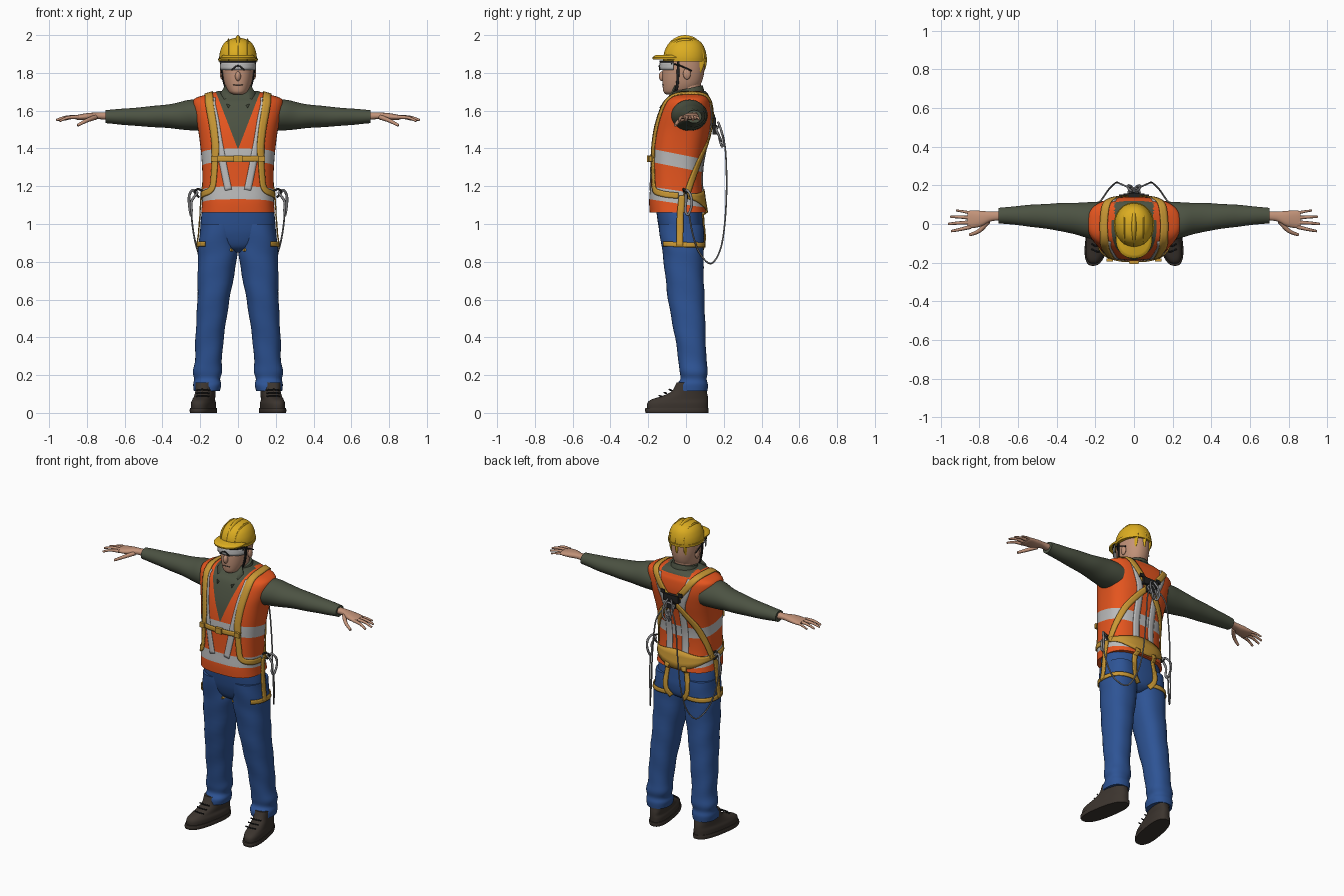
import bpy, bmesh, math
from mathutils import Vector
from mathutils.bvhtree import BVHTree

COL = {"helmet_yellow": (.72, .42, .015), "skin": (.54, .29, .19), "vest_orange": (.82, .095, .014),
       "reflective_silver": (.50, .50, .50), "shirt_green": (.072, .085, .055), "trouser_blue": (.027, .088, .30),
       "boot_brown": (.045, .035, .028), "harness_tan": (.58, .31, .035), "black": (.016, .016, .016),
       "metal_grey": (.24, .24, .25)}
MAT = {}
for key, c in COL.items():
    MAT[key] = bpy.data.materials.new(key)
    MAT[key].diffuse_color = (*c, 1)


def spline(P, k=5):
    """Catmull-Rom resampling of tuples of any length."""
    out = []
    for i in range(len(P) - 1):
        a, b, c, d = P[max(i - 1, 0)], P[i], P[i + 1], P[min(i + 2, len(P) - 1)]
        for j in range(k):
            t = j / k
            out.append(tuple(.5 * (2 * q + (r - p) * t + (2 * p - 5 * q + 4 * r - s) * t * t
                                   + (3 * q - p - 3 * r + s) * t ** 3) for p, q, r, s in zip(a, b, c, d)))
    return out + [tuple(P[-1])]


def finish(name, bm, mats, mirror=False):
    bmesh.ops.recalc_face_normals(bm, faces=bm.faces)
    me = bpy.data.meshes.new(name)
    bm.to_mesh(me)
    bm.free()
    ob = bpy.data.objects.new(name, me)
    bpy.context.collection.objects.link(ob)
    for m in mats:
        me.materials.append(MAT[m])
    if mirror:
        ob.modifiers.new("mirror", 'MIRROR').use_mirror_merge = False
    return ob


def loft_bm(rings, axis=2, n=40, e=2.3, k=5, fold=0):
    """Rings are (position, a_min, a_max, b_min, b_max), joined as superellipses."""
    bm, loops = bmesh.new(), []
    for t, a0, a1, b0, b1 in spline(rings, k):
        loop = []
        for i in range(n):
            th = 2 * math.pi * i / n
            f = 1 + fold * math.sin(2 * th + 38 * t)
            c, s = math.cos(th), math.sin(th)
            u = (a0 + a1) / 2 + f * (a1 - a0) / 2 * math.copysign(abs(c) ** (2 / e), c)
            v = (b0 + b1) / 2 + f * (b1 - b0) / 2 * math.copysign(abs(s) ** (2 / e), s)
            loop.append(bm.verts.new((u, v, t) if axis == 2 else (t, u, v)))
        loops.append(loop)
    for p, q in zip(loops, loops[1:]):
        for i in range(n):
            bm.faces.new((p[i], p[(i + 1) % n], q[(i + 1) % n], q[i]))
    bm.faces.new(loops[0])
    bm.faces.new(loops[-1])
    return bm


def loft(name, rings, mat, mirror=False, **kw):
    return finish(name, loft_bm(rings, **kw), [mat], mirror)


def sym(rings):
    return [(z, -x, x, y0, y1) for z, x, y0, y1 in rings]


def ball(name, loc, size, mat, mirror=False):
    bm = bmesh.new()
    bmesh.ops.create_uvsphere(bm, u_segments=28, v_segments=18, radius=1)
    for v in bm.verts:
        v.co = Vector(a * b + c for a, b, c in zip(v.co, size, loc))
    return finish(name, bm, [mat], mirror)


def box(name, loc, size, mat, mirror=False):
    bm = bmesh.new()
    bmesh.ops.create_cube(bm, size=1)
    for v in bm.verts:
        v.co = Vector(a * b + c for a, b, c in zip(v.co, size, loc))
    return finish(name, bm, [mat], mirror)


def tube(name, pts, r0, mat, r1=None, cyclic=False, sides=(1, -1)):
    pts = spline(pts)
    for s in sides:
        cu = bpy.data.curves.new(name, 'CURVE')
        cu.dimensions, cu.bevel_depth, cu.bevel_resolution, cu.use_fill_caps = '3D', 1, 2, True
        sp = cu.splines.new('POLY')
        sp.points.add(len(pts) - 1)
        for i, (x, y, z) in enumerate(pts):
            sp.points[i].co = (x * s, y, z, 1)
            sp.points[i].radius = r0 + ((r1 or r0) - r0) * i / (len(pts) - 1)
        sp.use_cyclic_u, sp.use_smooth = cyclic, True
        cu.materials.append(MAT[mat])
        bpy.context.collection.objects.link(bpy.data.objects.new(name, cu))


def bvh_of(*obs):
    vs, fs = [], []
    for o in obs:
        n = len(vs)
        vs += [v.co.copy() for v in o.data.vertices]
        fs += [[i + n for i in p.vertices] for p in o.data.polygons]
    return BVHTree.FromPolygons(vs, fs)


def ribbon(name, pts, w, mat, bvh, centre=(0, -.03, 1.5), off=.006, thick=.006, mirror=True):
    """Webbing laid on a surface; points are (x, y, z[, width])."""
    def drop(p):
        c = Vector((centre[0], centre[1], min(p.z, centre[2])))
        d = (p - c).normalized()
        hit = bvh.ray_cast(c + d * .7, -d)[0]
        return (hit if hit else p) + d * off, d
    path = spline([tuple(p) + (w,) if len(p) == 3 else p for p in pts], 6)
    base = [drop(Vector(p[:3])) for p in path]
    bm, rows = bmesh.new(), []
    for i, (p, d) in enumerate(base):
        t = base[min(i + 1, len(base) - 1)][0] - base[max(i - 1, 0)][0]
        side = d.cross(t).normalized() * path[i][3] / 2
        rows.append([bm.verts.new(drop(p + side * f)[0]) for f in (-1, -.33, .33, 1)])
    for a, b in zip(rows, rows[1:]):
        for j in range(3):
            bm.faces.new((a[j], a[j + 1], b[j + 1], b[j]))
    ob = finish(name, bm, [mat], mirror)
    so = ob.modifiers.new("thickness", 'SOLIDIFY')
    so.thickness, so.offset = thick, 0
    return ob


# vest, cut along the reflective bands and the V neck
bm = loft_bm(sym([(1.06, .195, -.192, .108), (1.12, .19, -.195, .098), (1.2, .188, -.19, .088),
                  (1.3, .19, -.188, .09), (1.4, .198, -.185, .108), (1.5, .212, -.172, .13),
                  (1.58, .232, -.15, .14), (1.64, .24, -.125, .135), (1.668, .222, -.10, .125),
                  (1.69, .15, -.08, .115), (1.705, .10, -.06, .10)]), n=64, e=2.7)
BANDS = [(.2, 1.292, 1.362), (.15, 1.102, 1.170)]
cuts = [((0, 0, k), (0, tilt, 1)) for tilt, lo, hi in BANDS for k in (lo, hi)]
cuts += [((0, 0, 1.395), (s * .285, 0, -.11)) for s in (1, -1)] + [((0, 0, 1.682), (0, 0, 1))]
for co, no in cuts:
    bmesh.ops.bisect_plane(bm, geom=bm.verts[:] + bm.edges[:] + bm.faces[:], plane_co=co, plane_no=no)
for f in bm.faces:
    c = f.calc_center_median()
    if (c.y < .02 and abs(c.x) < .11 * (c.z - 1.395) / .285) or (c.z > 1.682 and abs(c.x) < .10):
        f.material_index = 2
    elif any(lo < c.z + tilt * c.y < hi for tilt, lo, hi in BANDS):
        f.material_index = 1
vest = finish("vest", bm, ["vest_orange", "reflective_silver", "shirt_green"])

# trousers
hips = loft("trouser_hips", sym([(.85, .03, -.07, .05), (.88, .12, -.11, .085), (.94, .19, -.135, .095),
                                 (1.0, .198, -.148, .092), (1.09, .188, -.16, .085)]), "trouser_blue")
leg = loft("trouser_leg", [(.115, .095, .235, -.05, .112), (.15, .088, .238, -.048, .115), (.18, .095, .232, -.03, .11),
                           (.22, .085, .238, -.035, .116), (.28, .085, .228, -.04, .108), (.4, .075, .225, -.058, .104),
                           (.6, .045, .215, -.095, .098), (.8, .008, .213, -.118, .092), (.88, .004, .21, -.13, .095),
                           (1.0, .01, .198, -.145, .09)], "trouser_blue", True, fold=.018)

# boots with separate soles, toes turned outwards
for name, rings in (("boot", [(.02, .108, .222, -.205, .115), (.05, .108, .222, -.205, .117), (.07, .115, .217, -.185, .117),
                              (.09, .115, .215, -.125, .115), (.115, .115, .215, -.075, .11), (.16, .112, .218, -.05, .108)]),
                    ("boot_sole", [(0, .104, .226, -.213, .118), (.012, .102, .228, -.217, .12), (.026, .104, .226, -.215, .12)])):
    ob = loft(name, rings, "boot_brown", True, e=2.5, k=4)
    for v in ob.data.vertices:
        v.co.x += .01 - v.co.y * .17
for i in range(3):
    z = .088 + i * .016
    tube("boot_lace", [(.15, -.135 + i * .027, z), (.19, -.143 + i * .027, z + .004), (.22, -.13 + i * .027, z)], .004, "black")

# sleeves, cuffs, hands
loft("sleeve", [(.17, -.085, .115, 1.49, 1.655), (.25, -.07, .112, 1.496, 1.658), (.32, -.05, .11, 1.503, 1.642),
                (.4, -.033, .107, 1.51, 1.63), (.55, -.012, .098, 1.52, 1.615), (.68, .002, .085, 1.532, 1.605),
                (.702, .003, .083, 1.533, 1.603)], "shirt_green", True, axis=0, e=2, fold=.012)
loft("palm", [(.68, .018, .066, 1.55, 1.592), (.74, .014, .064, 1.555, 1.59), (.79, -.012, .068, 1.55, 1.588),
              (.84, -.022, .07, 1.55, 1.58), (.862, -.018, .066, 1.555, 1.575)], "skin", True, axis=0, n=24)
for name, a, m, b, r in (("index_finger", (.845, -.015, 1.566), (.90, -.028, 1.563), (.945, -.037, 1.545), .011),
                         ("middle_finger", (.85, .008, 1.567), (.91, .005, 1.565), (.962, .0, 1.55), .011),
                         ("ring_finger", (.85, .032, 1.566), (.90, .036, 1.564), (.95, .037, 1.55), .0105),
                         ("little_finger", (.84, .055, 1.564), (.88, .064, 1.562), (.92, .07, 1.552), .009),
                         ("thumb", (.755, .015, 1.565), (.80, -.035, 1.548), (.85, -.056, 1.522), .014)):
    tube(name, [a, m, b], r, "skin", r1=r * .55)

# head, neck, collar
head = loft("head", sym([(1.686, .03, -.105, .0), (1.70, .052, -.119, .04), (1.735, .069, -.124, .075),
                         (1.78, .079, -.125, .092), (1.83, .084, -.122, .098), (1.90, .084, -.115, .098)]), "skin", e=2.2)
loft("neck", sym([(1.64, .068, -.06, .085), (1.70, .06, -.05, .078), (1.77, .06, -.045, .08)]), "skin", e=2)
ball("nose", (0, -.126, 1.782), (.015, .018, .026), "skin")
ball("ear", (.085, .005, 1.795), (.011, .02, .03), "skin", True)
tube("mouth", [(-.025, -.119, 1.735), (0, -.125, 1.737), (.025, -.119, 1.735)], .0025, "boot_brown", sides=(1,))
ob = loft("shirt_collar", sym([(1.63, .112, -.10, .115), (1.67, .092, -.08, .10), (1.70, .083, -.07, .094),
                               (1.722, .076, -.062, .088)]), "shirt_green", e=2)
for v in ob.data.vertices:
    v.co.z += .22 * (v.co.y - .03)
bm = bmesh.new()
bm.faces.new([bm.verts.new(p) for p in ((.004, -.082, 1.67), (.068, -.052, 1.73), (.092, -.072, 1.69), (.052, -.135, 1.612))])
ob = finish("collar_flap", bm, ["shirt_green"], True)
ob.modifiers.new("thickness", 'SOLIDIFY').thickness = .008

# helmet
loft("helmet_shell", sym([(1.862, .099, -.116, .106), (1.89, .099, -.117, .107), (1.92, .093, -.11, .102),
                          (1.95, .079, -.093, .089), (1.972, .056, -.066, .066), (1.985, .02, -.025, .03)]), "helmet_yellow", e=2.1)
loft("helmet_rim", sym([(1.86, .104, -.12, .11), (1.876, .105, -.122, .112)]), "helmet_yellow", e=2, k=1)
loft("helmet_peak", sym([(1.872, .092, -.175, .03), (1.882, .094, -.178, .03), (1.894, .08, -.16, .03)]), "helmet_yellow", e=2.2, k=2)
ball("helmet_crest", (0, -.005, 1.87), (.027, .116, .13), "helmet_yellow")
ball("helmet_side_ridge", (.05, -.005, 1.87), (.013, .104, .113), "helmet_yellow", True)

# goggles and chin strap
hb, hc = bvh_of(head), (0, -.03, 1.9)
arc = lambda z: [(-.078, -.06, z), (-.06, -.10, z), (0, -.13, z), (.06, -.10, z), (.078, -.06, z)]
ribbon("goggle_lens", arc(1.838), .044, "reflective_silver", hb, hc, .017, .004, False)
ribbon("goggle_frame", arc(1.861), .01, "black", hb, hc, .018, .007, False)
ribbon("goggle_bridge", [(.028, -.12, 1.815), (.012, -.125, 1.832), (0, -.13, 1.838)], .008, "black", hb, hc, .021, .004)
tube("goggle_temple", [(.09, -.08, 1.85), (.09, -.03, 1.838), (.09, .03, 1.81)], .004, "black")
ribbon("chin_strap", [(.085, -.04, 1.87), (.084, -.042, 1.80), (.075, -.045, 1.745), (.06, -.05, 1.71)], .014, "black", hb, hc, .005)
tube("chin_loop", [(.062, -.05, 1.715), (.04, -.068, 1.688), (0, -.08, 1.682)], .006, "black")

# reflective braces on the vest
tb = bvh_of(vest, hips, leg)
ribbon("front_brace", [(.145, -.09, 1.68), (.125, -.15, 1.56), (.095, -.18, 1.40), (.08, -.19, 1.31), (.05, -.19, 1.18)],
       .036, "reflective_silver", tb, off=.002, thick=.003)
ribbon("back_brace", [(.12, .12, 1.68), (.09, .135, 1.58), (.06, .13, 1.48), (.06, .1, 1.3), (.06, .1, 1.1)],
       .042, "reflective_silver", tb, off=.002, thick=.003)

# harness webbing
T = "harness_tan"
ribbon("shoulder_strap", [(.13, -.185, 1.35), (.125, -.18, 1.42), (.142, -.155, 1.55), (.16, -.09, 1.68), (.16, .02, 1.70),
                          (.14, .10, 1.68), (.09, .135, 1.61), (.01, .14, 1.51)], .038, T, tb)
ribbon("chest_strap", [(-.13, -.17, 1.345), (-.06, -.19, 1.345), (.06, -.19, 1.345), (.13, -.17, 1.345)],
       .03, T, tb, off=.008, mirror=False)
ribbon("front_strap", [(.125, -.18, 1.35), (.132, -.18, 1.26), (.142, -.17, 1.185), (.175, -.12, 1.16), (.19, -.04, 1.15)], .032, T, tb)
ribbon("back_strap", [(.005, .14, 1.51), (.08, .13, 1.44), (.15, .09, 1.35), (.19, .04, 1.24), (.2, 0, 1.14)], .034, T, tb)
ribbon("back_pad", [(-.2, 0, 1.15, .03), (-.16, .06, 1.14, .045), (0, .1, 1.125, .12), (.16, .06, 1.14, .045), (.2, 0, 1.15, .03)],
       .05, T, tb, mirror=False)
ribbon("hip_strap", [(.2, -.02, 1.15), (.2, -.03, 1.05), (.21, -.032, .97), (.21, -.032, .885)], .035, T, tb, (.1, -.02, 2), .008)
ribbon("thigh_loop", [(.168, -.11, .895), (.2, -.07, .893), (.21, 0, .89), (.19, .06, .89), (.13, .1, .89), (.06, .09, .89)],
       .026, T, tb, (.11, -.015, 2))
ribbon("seat_strap", [(.06, .1, 1.09), (.075, .1, 1.0), (.075, .1, .92), (.045, .08, .87)], .03, T, tb, (.08, -.02, 2), .008)
tube("crotch_strap", [(.06, .085, .88), (.03, .02, .85), (.02, -.05, .852), (.042, -.108, .865)], .009, T)

# buckles and dorsal ring
box("chest_buckle", (0, -.197, 1.345), (.045, .018, .036), T)
box("strap_buckle", (.125, -.187, 1.345), (.034, .016, .03), T, True)
box("dorsal_pad", (0, .148, 1.54), (.11, .022, .045), "black")
box("dorsal_keeper", (.062, .142, 1.57), (.03, .022, .022), "black", True)
box("dorsal_plate", (0, .152, 1.50), (.05, .024, .05), "black")
tube("dorsal_ring", [(-.028, .16, 1.5), (0, .17, 1.515), (.028, .16, 1.5), (.022, .18, 1.455), (0, .186, 1.44),
                     (-.022, .18, 1.455), (-.028, .16, 1.5)], .006, "metal_grey", cyclic=True, sides=(1,))
tube("dorsal_hook", [(.01, .17, 1.54), (.03, .185, 1.5), (.028, .2, 1.44), (.01, .19, 1.41), (.004, .175, 1.46)], .006, "metal_grey")

# lanyards and hip hooks
tube("lanyard", [(.02, .185, 1.49), (.07, .208, 1.40), (.09, .215, 1.2), (.105, .205, 1.0), (.13, .18, .86), (.165, .13, .79),
                 (.21, .07, .85), (.235, .035, .95), (.248, .015, 1.06)], .0045, "metal_grey")
tube("hip_hook", [(.215, .0, 1.165), (.24, .005, 1.18), (.258, .025, 1.15), (.258, .03, 1.10), (.25, .012, 1.05),
                  (.246, -.004, 1.07), (.246, .0, 1.12), (.215, .0, 1.165)], .007, "metal_grey", cyclic=True)
tube("hip_sling", [(.185, -.01, 1.17), (.21, -.012, 1.185), (.23, .0, 1.17), (.205, .005, 1.14)], .006, "black")

bpy.ops.object.select_all(action='DESELECT')
for o in bpy.context.scene.objects:
    if o.type == 'MESH':
        o.select_set(True)
        bpy.context.view_layer.objects.active = o
bpy.ops.object.shade_smooth_by_angle(angle=math.radians(42))
